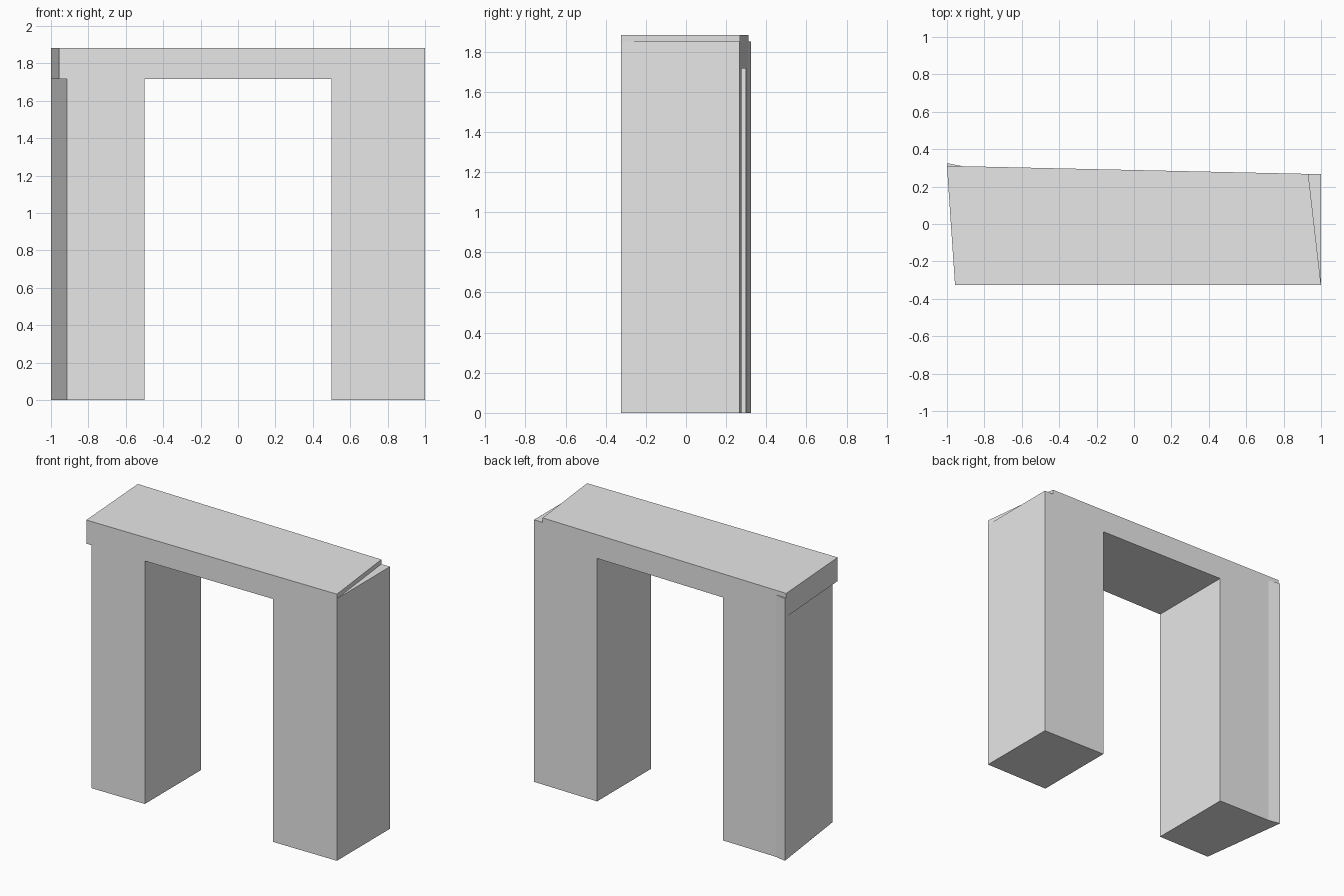
import bpy
import bmesh

cube = bpy.data.objects.get("Cube")
if cube:
    bpy.data.objects.remove(cube, do_unlink=True)

# Single plain stone colour
stone = bpy.data.materials.new("light_grey")
stone.use_nodes = True
grey = (0.8, 0.8, 0.8, 1.0)
stone.diffuse_color = grey
stone.node_tree.nodes["Principled BSDF"].inputs["Base Color"].default_value = grey

FRONT = -0.325
PILLAR_TOP = 1.85
LINTEL_BOTTOM, LINTEL_TOP = 1.715, 1.882


def back(x):
    """Depth of the slightly skewed rear wall at x."""
    return 0.2885 - 0.0222 * x


def prism(name, outline, bottom, top):
    """Extrude a counter-clockwise plan outline from bottom to top."""
    bm = bmesh.new()
    base = bm.faces.new([bm.verts.new((x, y, bottom)) for x, y in outline])
    grown = bmesh.ops.extrude_face_region(bm, geom=[base])
    verts = [v for v in grown["geom"] if isinstance(v, bmesh.types.BMVert)]
    bmesh.ops.translate(bm, verts=verts, vec=(0, 0, top - bottom))
    bmesh.ops.recalc_face_normals(bm, faces=bm.faces)
    mesh = bpy.data.meshes.new(name)
    bm.to_mesh(mesh)
    bm.free()
    mesh.materials.append(stone)
    obj = bpy.data.objects.new(name, mesh)
    bpy.context.collection.objects.link(obj)
    return obj


# Left pillar: square-cut outer side
prism("left_pillar",
      [(0.5, FRONT), (1, FRONT), (1, back(1)), (0.5, back(0.5))],
      0, PILLAR_TOP)

# Right pillar: slanted outer side with a small flared rear corner
prism("right_pillar",
      [(-0.915, FRONT), (-0.5, FRONT), (-0.5, back(-0.5)),
       (-0.915, back(-0.915)), (-1, 0.325)],
      0, PILLAR_TOP)

# Lintel: skewed slab across both pillars
prism("lintel",
      [(-0.957, FRONT), (1, FRONT), (0.932, back(0.932)), (-1, back(-1))],
      LINTEL_BOTTOM, LINTEL_TOP)
